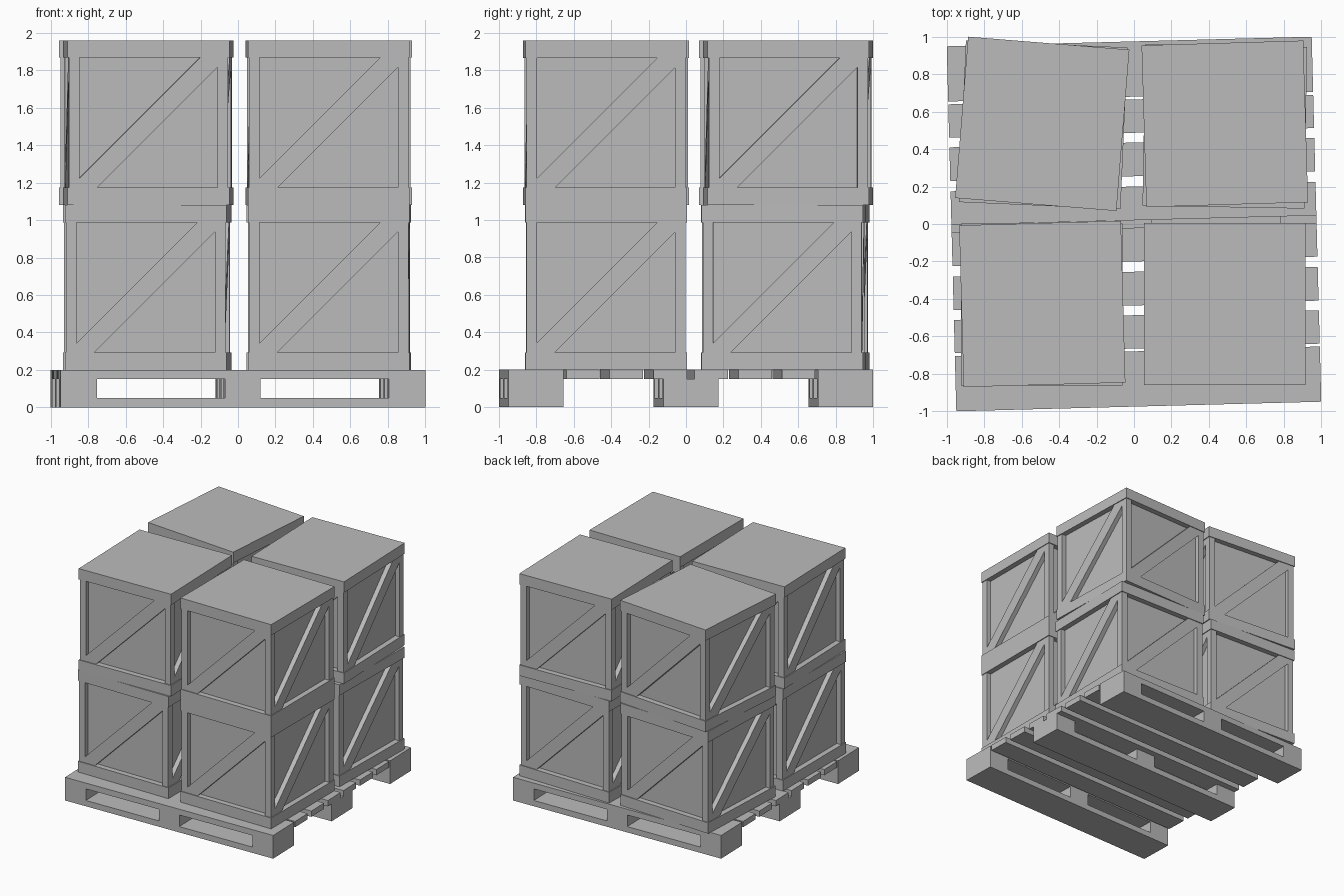
import bpy, bmesh
from math import radians
from mathutils import Matrix, Vector

cube = bpy.data.objects.get("Cube")
if cube:
    bpy.data.objects.remove(cube, do_unlink=True)

grey = bpy.data.materials.new("plain_grey")
grey.use_nodes = True
colour = (0.5, 0.5, 0.5, 1)
grey.diffuse_color = colour
grey.node_tree.nodes["Principled BSDF"].inputs["Base Color"].default_value = colour


def box(bm, x, y, z):
    """Add a box from (min, max) pairs."""
    size = Matrix.Diagonal((x[1] - x[0], y[1] - y[0], z[1] - z[0], 1))
    centre = Matrix.Translation((sum(x) / 2, sum(y) / 2, sum(z) / 2))
    bmesh.ops.create_cube(bm, size=1, matrix=centre @ size)


def to_mesh(bm, name):
    bmesh.ops.recalc_face_normals(bm, faces=bm.faces)
    mesh = bpy.data.meshes.new(name)
    bm.to_mesh(mesh)
    bm.free()
    mesh.materials.append(grey)
    return mesh


def place(mesh, name, location=(0, 0, 0), turn=0):
    ob = bpy.data.objects.new(name, mesh)
    ob.location = location
    ob.rotation_euler.z = radians(turn)
    bpy.context.collection.objects.link(ob)
    return ob


# Pallet: three runners with two fork openings each, and loose deck slats
PALLET_TURN = 1.5
HALF = 0.975
INNER, OUTER = 0.095, 0.78


def runner(name, y, with_top):
    bm = bmesh.new()
    box(bm, (-HALF, HALF), y, (0, 0.05))
    for x in ((-HALF, -OUTER), (-INNER, INNER), (OUTER, HALF)):
        box(bm, x, y, (0.05, 0.15))
    if with_top:
        box(bm, (-HALF, HALF), y, (0.15, 0.2))
    place(to_mesh(bm, name), name, turn=PALLET_TURN)


runner("pallet_front_runner", (-HALF, -0.68), True)
runner("pallet_middle_runner", (-0.147, 0.147), False)
runner("pallet_back_runner", (0.68, HALF), True)

for side, label in ((-1, "front"), (1, "back")):
    for i, (near, far) in enumerate(((0.02, 0.2), (0.255, 0.435), (0.487, 0.665))):
        bm = bmesh.new()
        box(bm, (-HALF, HALF), sorted((side * near, side * far)), (0.15, 0.2))
        name = f"pallet_slat_{label}_{i + 1}"
        place(to_mesh(bm, name), name, turn=PALLET_TURN)

# Crate: lid and base bands, recessed core, corner posts, a brace on each side
HEIGHT, BAND = 0.88, 0.093
RIM, POST, CORE = 0.432, 0.425, 0.385
OPEN_X = 0.369
OPEN_Z = HEIGHT / 2 - BAND
BRACE = 0.0725


def crate_mesh():
    bm = bmesh.new()
    middle = (BAND, HEIGHT - BAND)
    box(bm, (-RIM, RIM), (-RIM, RIM), (0, BAND))
    box(bm, (-RIM, RIM), (-RIM, RIM), (HEIGHT - BAND, HEIGHT))
    box(bm, (-CORE, CORE), (-CORE, CORE), middle)
    for sx in (-1, 1):
        for sy in (-1, 1):
            box(bm, sorted((sx * OPEN_X, sx * POST)), sorted((sy * OPEN_X, sy * POST)), middle)
    # Brace outline: a diagonal strip trimmed to the opening
    half = [(OPEN_X, OPEN_X - BRACE), (OPEN_X, OPEN_Z), (OPEN_Z - BRACE, OPEN_Z)]
    outline = half + [(-x, -z) for x, z in half]
    for quarter in range(4):
        spin = Matrix.Rotation(radians(90 * quarter), 3, "Z")
        verts = [bm.verts.new(spin @ Vector((x, -POST, z + HEIGHT / 2))) for x, z in outline]
        face = bm.faces.new(verts)
        extruded = bmesh.ops.extrude_face_region(bm, geom=[face])
        new = [v for v in extruded["geom"] if isinstance(v, bmesh.types.BMVert)]
        bmesh.ops.translate(bm, verts=new, vec=spin @ Vector((0, POST - CORE, 0)))
        if face.is_valid is False:
            bm.faces.new(verts)
    return to_mesh(bm, "crate")


crate = crate_mesh()

# Two layers of four crates, each set down slightly askew: x, y, turn
LOWER, UPPER = 0.2, 1.08
stack = {
    "lower_front_right": (-0.4925, -0.43, LOWER, 0),
    "lower_front_left": (0.485, -0.427, LOWER, 0),
    "lower_back_right": (-0.485, 0.53, LOWER, -2.5),
    "lower_back_left": (0.485, 0.522, LOWER, -1),
    "upper_front_right": (-0.49, -0.427, UPPER, 1.6),
    "upper_front_left": (0.485, -0.427, UPPER, 0),
    "upper_back_right": (-0.49, 0.535, UPPER, -4.6),
    "upper_back_left": (0.485, 0.535, UPPER, 1.7),
}
for label, (x, y, z, turn) in stack.items():
    place(crate, "crate_" + label, (x, y, z), turn)
